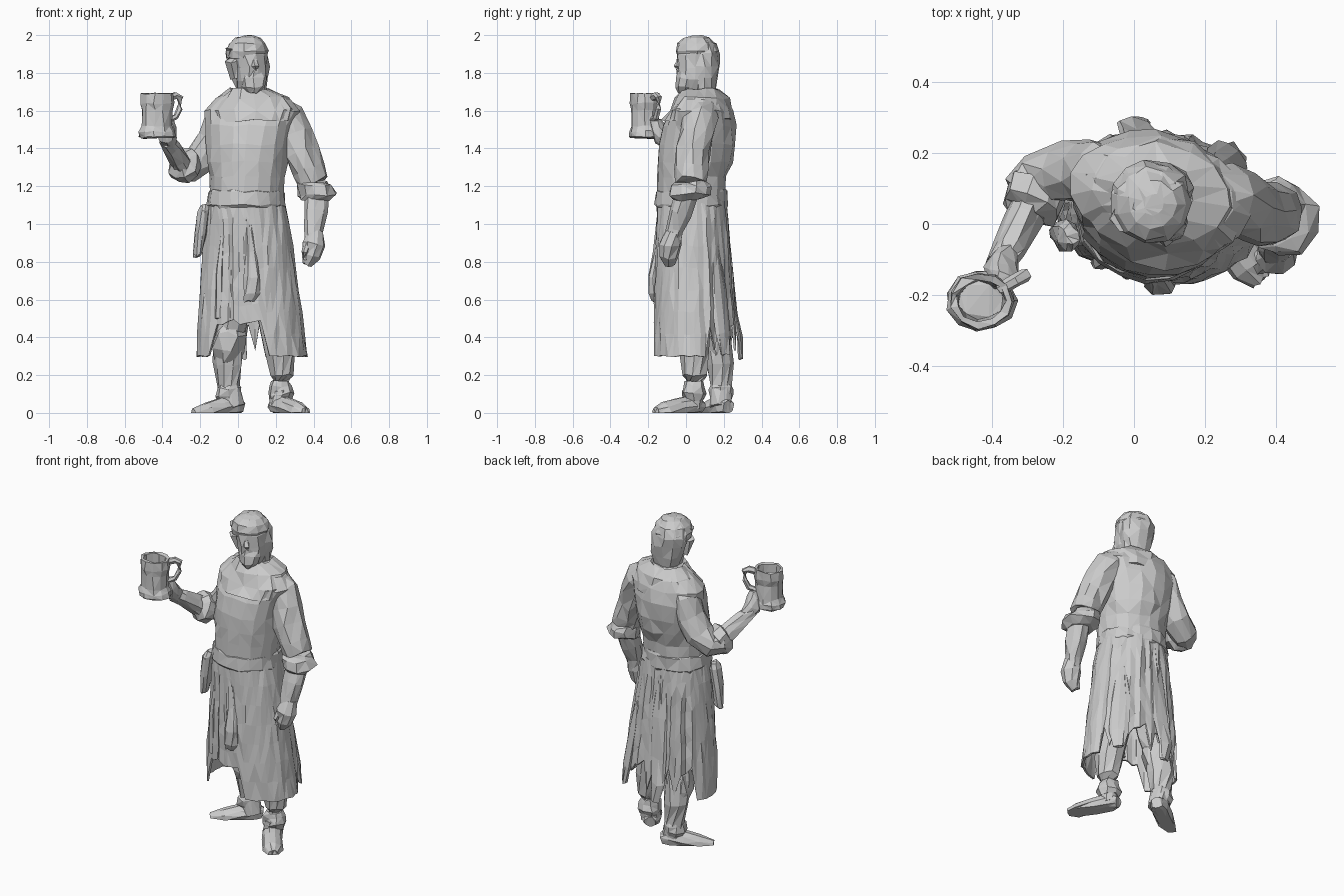
import bpy, bmesh, random
from math import sin, cos, pi, radians
from mathutils import Vector

random.seed(4)


def skin(name, rings, cap=True, jit=0.007, thick=0):
    """Bridge a list of equal-length point rings into a faceted mesh."""
    bm = bmesh.new()
    vs = []
    for ring in rings:
        row = []
        for p in ring:
            p = Vector(p) + Vector([random.uniform(-jit, jit) for _ in range(3)])
            p.z = max(p.z, 0)
            row.append(bm.verts.new(p))
        vs.append(row)
    n = len(vs[0])
    for a, b in zip(vs, vs[1:]):
        for i in range(n):
            j = (i + 1) % n
            bm.faces.new((a[i], a[j], b[j], b[i]))
    if cap:
        bm.faces.new(vs[0][::-1])
        bm.faces.new(vs[-1])
    bmesh.ops.triangulate(bm, faces=bm.faces[:])
    bmesh.ops.recalc_face_normals(bm, faces=bm.faces[:])
    me = bpy.data.meshes.new(name)
    bm.to_mesh(me)
    bm.free()
    ob = bpy.data.objects.new(name, me)
    bpy.context.collection.objects.link(ob)
    if thick:
        m = ob.modifiers.new("thickness", 'SOLIDIFY')
        m.thickness = thick
        m.offset = -1
    return ob


def loft(name, secs, n=12, turn=0.0, **kw):
    """Stacked ellipses (cx, cy, z, rx, ry), turned about z."""
    c, s = cos(turn), sin(turn)
    rings = []
    for cx, cy, z, rx, ry in secs:
        ring = []
        for i in range(n):
            u, v = rx * cos(2 * pi * i / n), ry * sin(2 * pi * i / n)
            ring.append((cx + u * c - v * s, cy + u * s + v * c, z))
        rings.append(ring)
    return skin(name, rings, **kw)


def tube(name, pts, n=9, **kw):
    """Limb along points (x, y, z, radius)."""
    P = [Vector(p[:3]) for p in pts]
    rings = []
    for k, p in enumerate(P):
        d = P[min(k + 1, len(P) - 1)] - P[max(k - 1, 0)]
        q = d.to_track_quat('Z', 'Y')
        r = pts[k][3]
        rings.append([p + q @ Vector((r * cos(2 * pi * i / n), r * sin(2 * pi * i / n), 0))
                      for i in range(n)])
    return skin(name, rings, **kw)


# Torso, belt and collar
TILT = radians(-14)
loft("torso", [(.045, .035, 1.02, .205, .18), (.045, .03, 1.14, .195, .18), (.05, .03, 1.25, .2, .185),
               (.052, .045, 1.33, .215, .198), (.055, .058, 1.42, .225, .205), (.06, .07, 1.52, .24, .19),
               (.075, .082, 1.6, .258, .158), (.08, .09, 1.66, .2, .125), (.06, .09, 1.71, .09, .08)],
     n=18, turn=TILT)
loft("belt", [(.045, .03, 1.08, .2, .18), (.045, .03, 1.1, .212, .192), (.045, .03, 1.17, .204, .189),
              (.045, .03, 1.18, .19, .175)], n=18, turn=TILT)
loft("collar", [(.075, .065, 1.55, .225, .185), (.078, .078, 1.605, .24, .165), (.078, .085, 1.665, .19, .138),
                (.06, .085, 1.715, .1, .095), (.06, .085, 1.69, .075, .07)],
     n=14, turn=TILT, jit=.01)

# Head, beard, hair
loft("head", [(.06, .08, 1.64, .075, .07), (.065, .065, 1.71, .07, .075), (.072, .045, 1.76, .08, .09),
              (.07, .05, 1.83, .088, .1), (.055, .055, 1.9, .1, .1), (.05, .055, 1.96, .075, .08)], n=11)
loft("beard", [(.08, -.01, 1.69, .03, .03), (.085, .0, 1.725, .062, .056), (.085, .005, 1.77, .072, .06),
               (.08, .015, 1.81, .06, .055)], n=8)
tube("nose", [(.085, -.032, 1.875, .012), (.09, -.045, 1.835, .02), (.09, -.035, 1.81, .012)], n=5, jit=.002)
loft("hair_back", [(.07, .1, 1.7, .075, .055), (.065, .1, 1.77, .098, .068), (.055, .095, 1.84, .11, .08),
                   (.045, .09, 1.9, .115, .085), (.045, .07, 1.96, .09, .09), (.05, .06, 1.985, .05, .05)], n=11)
loft("hair_top", [(.04, .06, 1.875, .106, .105), (.045, .058, 1.915, .117, .113), (.048, .055, 1.955, .098, .1),
                  (.052, .055, 1.985, .066, .07), (.055, .055, 1.997, .03, .03)], n=11, jit=.004)
tube("hair_lock", [(-.02, .02, 1.93, .045), (-.03, .025, 1.86, .04), (-.01, .035, 1.77, .025)], n=6)

# Lowered arm
tube("lowered_sleeve", [(.2, .085, 1.62, .075), (.255, .075, 1.56, .098), (.295, .055, 1.47, .095),
                        (.335, .04, 1.38, .092), (.375, .03, 1.29, .092), (.4, .025, 1.22, .085)], n=10, jit=.01)
loft("lowered_cuff", [(.395, .03, 1.22, .08, .085), (.4, .025, 1.205, .095, .11), (.415, .015, 1.155, .1, .11),
                      (.41, .01, 1.125, .07, .075)], n=10, turn=.3, jit=.012)
tube("lowered_forearm", [(.415, .01, 1.18, .066), (.41, -.03, 1.06, .06), (.403, -.06, .97, .05),
                         (.4, -.075, .91, .046)], n=9)
tube("lowered_hand", [(.405, -.07, .96, .044), (.402, -.085, .89, .056), (.392, -.09, .83, .05),
                      (.37, -.085, .78, .026)], n=8)
tube("lowered_thumb", [(.37, -.11, .9, .02), (.355, -.125, .85, .018), (.355, -.12, .81, .012)], n=5, jit=.003)

# Raised arm
tube("raised_sleeve", [(-.06, .12, 1.61, .08), (-.085, .135, 1.54, .095), (-.13, .145, 1.44, .086),
                       (-.2, .145, 1.35, .085), (-.26, .125, 1.295, .08), (-.3, .075, 1.3, .07)], n=10, jit=.009)
tube("raised_cuff", [(-.265, .12, 1.285, .06), (-.27, .1, 1.295, .088), (-.29, .045, 1.325, .086),
                     (-.3, .03, 1.335, .055)], n=10, jit=.01)
tube("raised_forearm", [(-.28, .08, 1.29, .06), (-.315, .01, 1.35, .054), (-.35, -.065, 1.405, .046),
                        (-.375, -.115, 1.44, .04)], n=9)
tube("raised_hand", [(-.36, -.09, 1.42, .04), (-.375, -.125, 1.46, .048), (-.37, -.15, 1.51, .042),
                     (-.365, -.16, 1.55, .025)], n=8)

# Tankard with hollow inside and handle
MX, MY = -.43, -.215
loft("tankard", [(MX, MY, z, r, r * .88) for r, z in
                 ((.09, 1.455), (.1, 1.465), (.097, 1.49), (.084, 1.52), (.082, 1.6), (.09, 1.64),
                  (.09, 1.69), (.068, 1.69), (.066, 1.6), (.062, 1.5))], n=11, jit=.005)
tube("tankard_handle", [(MX + .87 * d, MY + .5 * d, z, r) for d, z, r in
                        ((.06, 1.665, .018), (.115, 1.68, .02), (.14, 1.67, .02), (.138, 1.61, .016),
                         (.115, 1.565, .016), (.06, 1.545, .016))], n=6, jit=.002)

# Skirt of the coat: open panels at the front, ragged hem at the back
N, LEVELS = 48, 8
info = []
for i in range(N):
    a = 2 * pi * i / N
    front, back = sin(a) < -.3, sin(a) > .45
    mid = front and -.62 < cos(a) < .3
    hem = .3
    if mid:
        hem = .48 + random.uniform(-.02, .02)
    elif back:
        hem = random.choice((.33, .4, .46, .5))
    wave = .7 * (-1) ** i + random.uniform(-.6, .6)
    fold = (.016 if (mid or back) else .003) * wave
    info.append((a, hem, fold, -.015 if mid else 0))
rings = []
for k in range(LEVELS):
    t = k / (LEVELS - 1)
    ring = []
    for a, hem, fold, inset in info:
        z = 1.12 + (hem - 1.12) * t
        f = (1.12 - z) / .82
        g = f ** .8
        r = 1 + min(1, 3 * t) * (fold * 2 + inset * 2)
        u, v = (.205 + .09 * g) * r * cos(a), (.182 + .042 * g) * r * sin(a)
        c, s = cos(-.1), sin(-.1)
        ring.append((.045 + .027 * f + u * c - v * s, .03 + .017 * f + u * s + v * c, z))
    rings.append(ring)
skin("coat_skirt", rings, cap=False, jit=.005, thick=.012)

# Hanging strips, front drape and belt pouches
loft("back_strip", [(.02, .205, 1.05, .03, .006), (.02, .228, .8, .055, .014), (.01, .255, .55, .055, .018),
                    (.0, .28, .4, .05, .016), (.02, .285, .285, .025, .01)], n=8)
loft("back_corner_strip", [(.21, .145, .95, .02, .01), (.245, .17, .65, .055, .018), (.28, .195, .42, .055, .02),
                           (.29, .205, .31, .035, .012)], n=8, turn=-.8)
loft("front_drape", [(.055, -.142, 1.03, .015, .01), (.07, -.155, .85, .03, .02), (.075, -.175, .72, .04, .025),
                     (.07, -.175, .63, .042, .025), (.055, -.165, .59, .025, .015)], n=8)
for i, x in enumerate((-.1, -.02, .12)):
    dy = abs(x - .05) * .25
    loft("front_fold_%d" % i, [(x * .8 + .01, -.135 + dy, 1.05, .012, .01), (x, -.15 + dy, .75, .02, .014),
                               (x, -.15 + dy, .5, .025, .014)], n=5)
loft("side_pouch", [(-.175, -.03, 1.1, .02, .03), (-.182, -.035, 1.07, .03, .045), (-.2, -.035, .95, .03, .045),
                    (-.215, -.03, .84, .025, .035), (-.22, -.03, .825, .015, .025)], n=8, turn=.3)

# Legs with boot cuffs, and feet turned outwards
tube("back_leg", [(.0, .1, .8, .1), (-.025, .13, .52, .08), (-.05, .155, .4, .078), (-.055, .175, .26, .075),
                  (-.048, .185, .14, .06), (-.025, .19, .03, .058)], n=9)
tube("front_leg", [(.14, .06, .8, .1), (.19, .05, .48, .082), (.222, .045, .32, .08), (.235, .045, .2, .066),
                   (.225, .04, .11, .056), (.215, .04, .03, .056)], n=9)
tube("knee_wrap", [(-.03, .13, .49, .05), (-.045, .14, .43, .084), (-.055, .155, .33, .084),
                   (-.055, .165, .27, .06)], n=9, jit=.014)
for name, (x, y), z in (("back_ankle_wrap", (-.05, .185), .11), ("front_ankle_wrap", (.225, .042), .12)):
    loft(name, [(x, y, z - .05, .055, .058), (x, y, z - .02, .067, .066), (x, y, z + .02, .064, .064),
                (x, y, z + .05, .05, .05)], n=8, jit=.009)
tube("back_foot", [(.015, .225, .03, .035), (-.02, .2, .04, .054), (-.085, .155, .025, .056),
                   (-.16, .105, .0, .052), (-.235, .06, .0, .024)], n=10, jit=.004)
tube("front_foot", [(.19, .085, .03, .035), (.215, .04, .04, .056), (.265, -.04, .025, .058),
                    (.325, -.115, .0, .06), (.36, -.16, .0, .03)], n=10, jit=.004)
